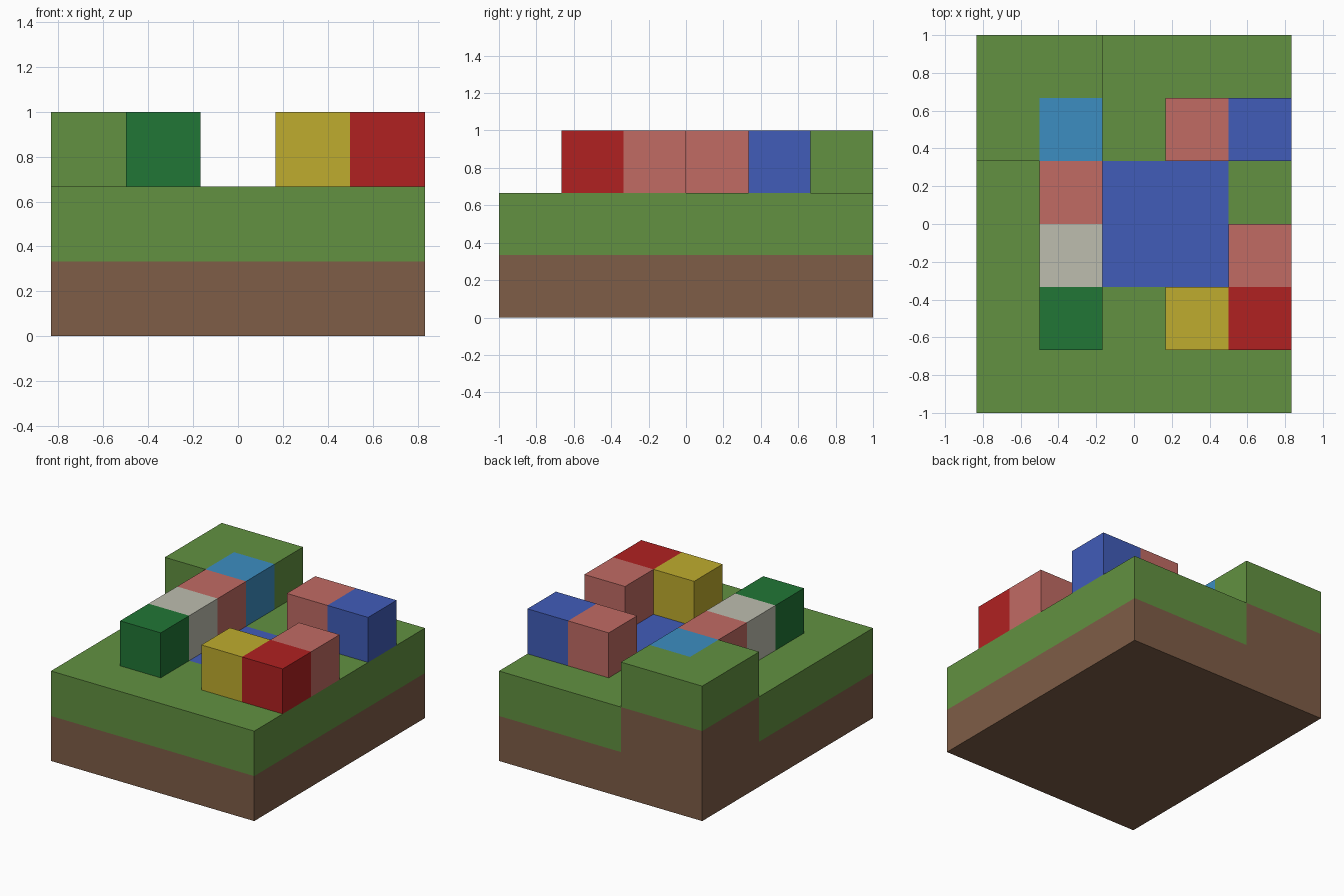
import bpy
import bmesh
from mathutils import Vector

cube = bpy.data.objects.get("Cube")
if cube:
    bpy.data.objects.remove(cube, do_unlink=True)

CELL = 1 / 3
NX, NY = 5, 6


def linear(c):
    c /= 255
    return c / 12.92 if c <= 0.04045 else ((c + 0.055) / 1.055) ** 2.4


def material(name, rgb):
    color = (*[linear(c) for c in rgb], 1)
    mat = bpy.data.materials.new(name)
    mat.use_nodes = True
    mat.diffuse_color = color
    bsdf = mat.node_tree.nodes["Principled BSDF"]
    bsdf.inputs["Base Color"].default_value = color
    bsdf.inputs["Roughness"].default_value = 0.9
    return mat


brown = material("earth brown", (126, 93, 71))
grass = material("grass green", (98, 145, 65))
leaf = material("dark green", (33, 118, 54))
gold = material("yellow", (191, 172, 46))
red = material("red", (176, 33, 33))
pink = material("pink", (193, 107, 100))
blue = material("blue", (65, 92, 185))
sky = material("light blue", (60, 141, 193))
stone = material("pale grey", (190, 190, 175))

# Layout: every part is a set of (column, row, layer) cells
columns = [(i, j) for i in range(NX) for j in range(NY)]
hill = [(0, 4), (0, 5), (1, 5)]
pond = [(i, j) for i in (2, 3) for j in (2, 3)]

parts = {
    "earth_base": (brown, [(i, j, 0) for i, j in columns] + [(i, j, 1) for i, j in hill]),
    "grass_ground": (grass, [(i, j, 1) for i, j in columns if (i, j) not in hill + pond]),
    "grass_hill": (grass, [(i, j, 2) for i, j in hill]),
    "pond": (blue, [(i, j, 1) for i, j in pond]),
    "dark_green_block": (leaf, [(1, 1, 2)]),
    "grey_block": (stone, [(1, 2, 2)]),
    "pink_block_west": (pink, [(1, 3, 2)]),
    "light_blue_block": (sky, [(1, 4, 2)]),
    "yellow_block": (gold, [(3, 1, 2)]),
    "red_block": (red, [(4, 1, 2)]),
    "pink_block_east": (pink, [(4, 2, 2)]),
    "pink_block_back": (pink, [(3, 4, 2)]),
    "blue_block": (blue, [(4, 4, 2)]),
}
filled = {cell for _, cells in parts.values() for cell in cells}


def build(name, mat, cells):
    """Join the exposed sides of a part's cells into one mesh."""
    bm = bmesh.new()
    for cell in cells:
        center = (Vector(cell) + Vector((0.5, 0.5, 0.5)) - Vector((NX / 2, NY / 2, 0))) * CELL
        for axis in range(3):
            for sign in (-1, 1):
                normal = Vector((0, 0, 0))
                normal[axis] = sign
                if tuple(int(c + n) for c, n in zip(cell, normal)) in filled:
                    continue
                u = Vector((0, 0, 0))
                u[(axis + 1) % 3] = 1
                v = normal.cross(u)
                corners = [normal + u + v, normal - u + v, normal - u - v, normal + u - v]
                bm.faces.new([bm.verts.new(center + c * CELL / 2) for c in corners])
    bmesh.ops.remove_doubles(bm, verts=bm.verts, dist=0.001)
    bmesh.ops.dissolve_limit(bm, angle_limit=0.01, verts=bm.verts, edges=bm.edges)
    mesh = bpy.data.meshes.new(name)
    bm.to_mesh(mesh)
    bm.free()
    mesh.materials.append(mat)
    bpy.context.collection.objects.link(bpy.data.objects.new(name, mesh))


for name, (mat, cells) in parts.items():
    build(name, mat, cells)
